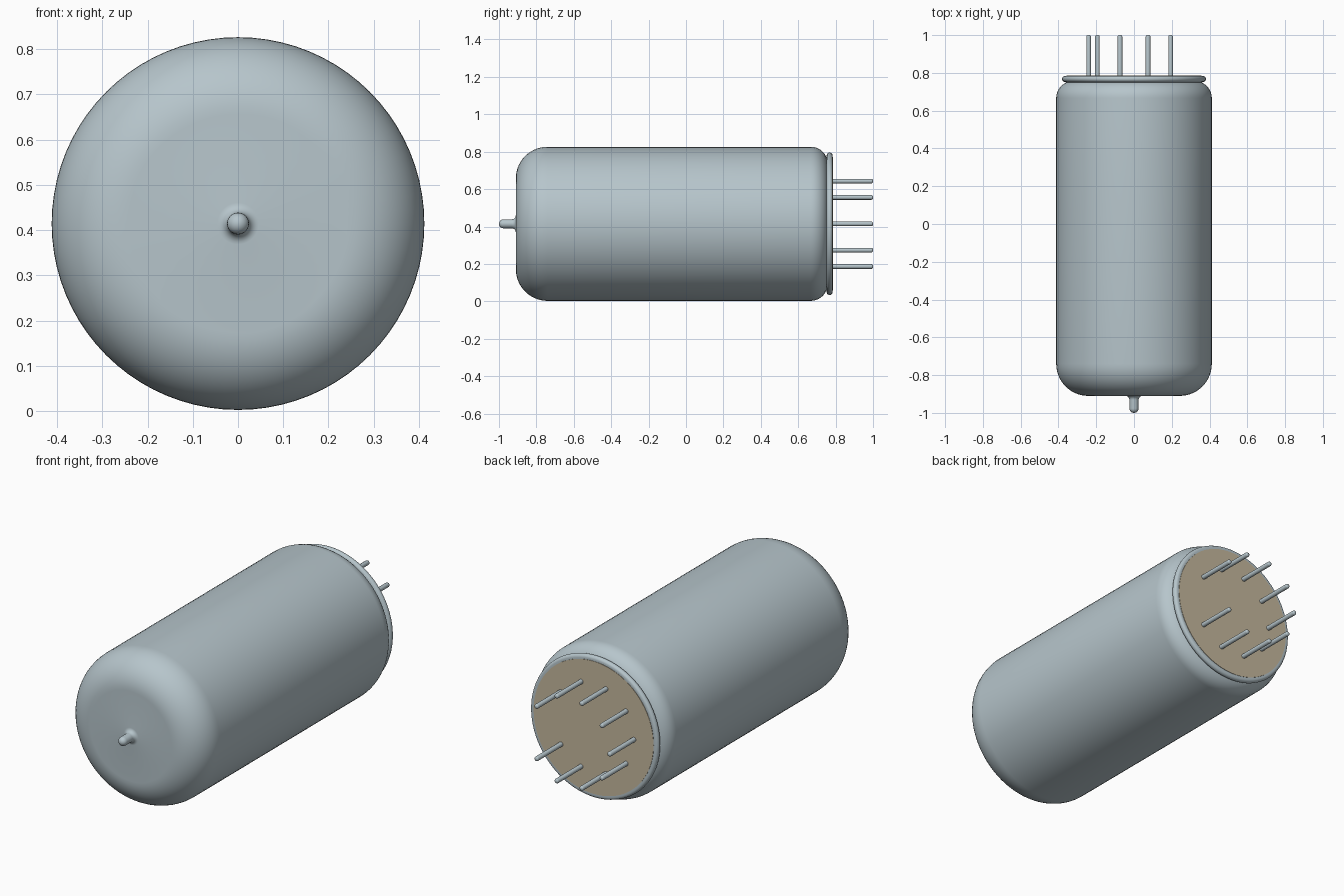
import bpy, bmesh, math
from mathutils import Matrix, Vector

cube = bpy.data.objects.get("Cube")
if cube:
    bpy.data.objects.remove(cube, do_unlink=True)

CENTRE_Z = 0.4145


def material(name, rgb):
    m = bpy.data.materials.new(name)
    m.use_nodes = True
    m.diffuse_color = (*rgb, 1)
    m.node_tree.nodes["Principled BSDF"].inputs["Base Color"].default_value = (*rgb, 1)
    return m


glass = material("grey glass", (0.47, 0.56, 0.60))
metal = material("pin metal", (0.47, 0.56, 0.60))
base = material("tan base", (0.56, 0.48, 0.34))


def arc(cr, cy, rad, a0, a1, n):
    """Points (radius, y) along an arc, angles in degrees."""
    return [(cr + rad * math.cos(math.radians(a0 + (a1 - a0) * i / n)),
             cy + rad * math.sin(math.radians(a0 + (a1 - a0) * i / n)))
            for i in range(n + 1)]


def lathe(name, profile, mat, segments, x=0.0, z=0.0):
    """Spin a (radius, y) profile around the y axis."""
    bm = bmesh.new()
    verts = [bm.verts.new((r, y, 0)) for r, y in profile]
    edges = [bm.edges.new(pair) for pair in zip(verts, verts[1:])]
    bmesh.ops.spin(bm, geom=verts + edges, cent=(0, 0, 0), axis=(0, 1, 0),
                   angle=math.tau, steps=segments)
    bmesh.ops.remove_doubles(bm, verts=bm.verts, dist=1e-5)
    bmesh.ops.recalc_face_normals(bm, faces=bm.faces)
    mesh = bpy.data.meshes.new(name)
    bm.to_mesh(mesh)
    bm.free()
    mesh.materials.append(mat)
    ob = bpy.data.objects.new(name, mesh)
    ob.location = (x, 0, CENTRE_Z + z)
    bpy.context.collection.objects.link(ob)
    bpy.ops.object.select_all(action="DESELECT")
    ob.select_set(True)
    bpy.context.view_layer.objects.active = ob
    bpy.ops.object.shade_smooth_by_angle(angle=math.radians(35))
    return ob


# Glass envelope: sealed nipple, flat front, rounded shoulders
nipple = arc(0, -0.976, 0.024, -90, 0, 6)
flare = arc(0.046, -0.932, 0.022, 180, 90, 6)
lathe("glass_envelope",
      nipple + flare
      + arc(0.242, -0.74, 0.17, -90, 0, 14)
      + arc(0.322, 0.667, 0.09, 0, 75, 8) + [(0.30, 0.757), (0, 0.757)],
      glass, 80)

# Glass rim closing the rear end
lathe("rear_rim",
      [(0, 0.75), (0.36, 0.75)] + arc(0.365, 0.768, 0.016, -60, 90, 8)
      + [(0.357, 0.784), (0, 0.784)],
      glass, 80)

# Tan base disc
lathe("base_disc", [(0, 0.78), (0.357, 0.78), (0.357, 0.786), (0, 0.786)], base, 80)

# Nine pins on ten positions, leaving a gap on the +x side
for i in range(1, 10):
    a = math.tau * i / 10
    lathe(f"pin_{i}", [(0, 0.76), (0.0125, 0.76)] + arc(0.0035, 0.991, 0.009, 0, 90, 4)
          + [(0, 1.0)], metal, 16, 0.24 * math.cos(a), 0.24 * math.sin(a))
